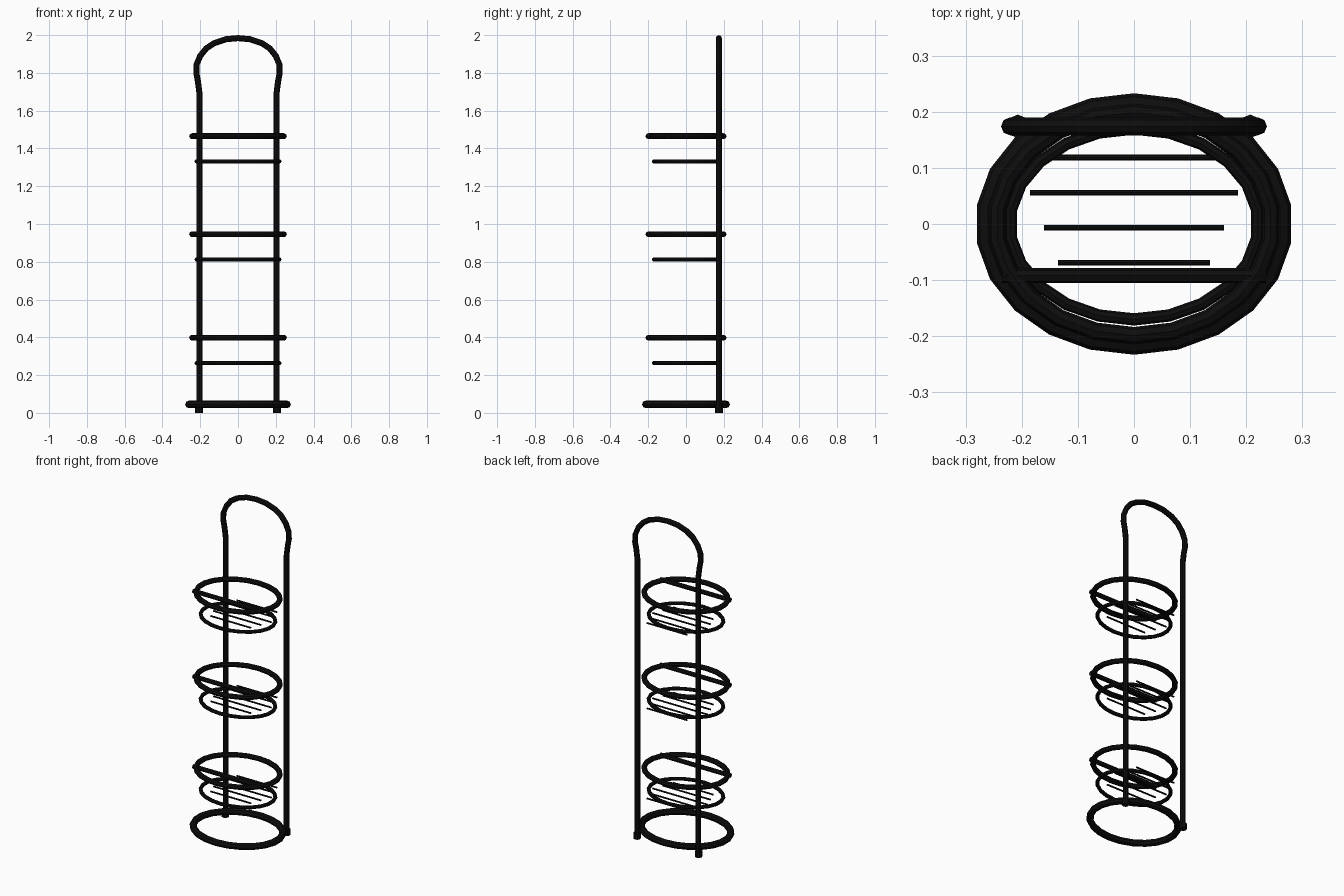
import bpy
from math import sin, cos, tau

cube = bpy.data.objects.get("Cube")
if cube:
    bpy.data.objects.remove(cube, do_unlink=True)

black = bpy.data.materials.new("black_metal")
black.use_nodes = True
colour = (0.004, 0.004, 0.004, 1)
black.diffuse_color = colour
black.node_tree.nodes["Principled BSDF"].inputs["Base Color"].default_value = colour


def tube(name, points, radius, closed=False):
    """Round wire swept along a path, turned into a mesh."""
    curve = bpy.data.curves.new(name, "CURVE")
    curve.dimensions = "3D"
    curve.bevel_depth = radius
    curve.bevel_resolution = 2
    curve.use_fill_caps = True
    spline = curve.splines.new("POLY")
    spline.points.add(len(points) - 1)
    for p, co in zip(spline.points, points):
        p.co = (*co, 1)
    spline.use_cyclic_u = closed
    temp = bpy.data.objects.new(name + "_path", curve)
    bpy.context.collection.objects.link(temp)
    graph = bpy.context.evaluated_depsgraph_get()
    mesh = bpy.data.meshes.new_from_object(temp.evaluated_get(graph))
    bpy.data.objects.remove(temp, do_unlink=True)
    mesh.name = name
    mesh.materials.clear()
    mesh.materials.append(black)
    obj = bpy.data.objects.new(name, mesh)
    bpy.context.collection.objects.link(obj)
    bpy.ops.object.select_all(action="DESELECT")
    obj.select_set(True)
    bpy.context.view_layer.objects.active = obj
    bpy.ops.object.shade_smooth_by_angle()
    return obj


def ring(name, a, b, z, radius, sides=22):
    """Oval hoop lying flat."""
    tube(name, [(a * sin(tau * i / sides), b * cos(tau * i / sides), z)
                for i in range(sides)], radius, True)


def rod(name, half, y, z, radius):
    """Straight rod running left to right."""
    tube(name, [(-half, y, z), (half, y, z)], radius)


POLE_Y = 0.174

# Upright frame: two poles joined by a rounded handle
side = [(0.205, 0.01), (0.205, 1.70), (0.213, 1.76), (0.221, 1.80), (0.219, 1.845),
        (0.200, 1.89), (0.168, 1.93), (0.125, 1.958), (0.065, 1.978)]
right = [(-x, POLE_Y, z) for x, z in side]
left = [(x, POLE_Y, z) for x, z in reversed(side)]
tube("frame", right + [(0, POLE_Y, 1.984)] + left, 0.016)

# Feet caps
for label, s in (("left", 1), ("right", -1)):
    tube(label + "_foot", [(s * 0.207, POLE_Y, 0), (s * 0.207, POLE_Y, 0.035)], 0.021)

# Base hoop
ring("base_ring", 0.263, 0.213, 0.045, 0.02)

# Three holders: upper hoop with front bar, lower hoop with slats
slat_halves = (0.135, 0.16, 0.185, 0.16, 0.135)
for n, z in enumerate((0.398, 0.946, 1.465), 1):
    ring(f"holder_ring_{n}", 0.246, 0.199, z, 0.0155)
    rod(f"holder_bar_{n}", 0.235, -0.092, z, 0.0135)
    low = z - 0.134
    ring(f"shelf_ring_{n}", 0.222, 0.17, low, 0.011)
    for i, half in enumerate(slat_halves):
        rod(f"shelf_slat_{n}_{i + 1}", half, -0.069 + i * 0.0625, low, 0.005)
